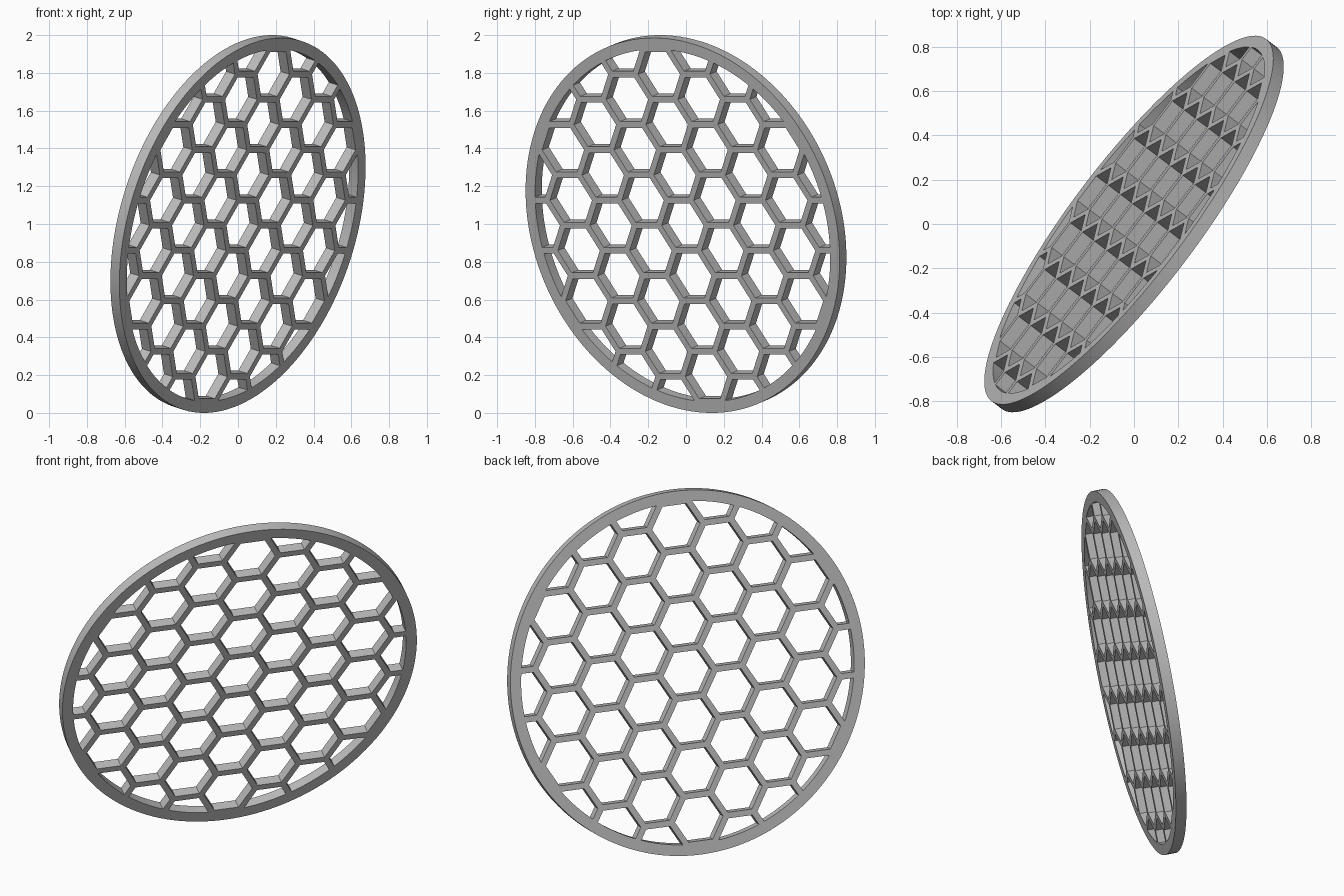
import bpy
import bmesh
import math
from mathutils import Matrix, Vector

RADIUS, RIM, THICK = 1.025, 0.062, 0.061
PITCH, STRUT = 0.2755, 0.034
SEGMENTS = 144

cube = bpy.data.objects.get("Cube")
if cube:
    bpy.data.objects.remove(cube, do_unlink=True)


def polygon(count, radius, centre=(0, 0)):
    """Corners of a regular polygon, counter-clockwise, first corner on +x."""
    return [Vector(centre) + radius * Vector((math.cos(a), math.sin(a)))
            for a in (math.tau * i / count for i in range(count))]


def clip(points, boundary):
    """Clip a convex polygon to a convex boundary."""
    for i, a in enumerate(boundary):
        edge = boundary[(i + 1) % len(boundary)] - a
        side = [edge.cross(p - a) for p in points]
        kept = []
        for j, p in enumerate(points):
            k = (j + 1) % len(points)
            if side[j] >= 0:
                kept.append(p)
            if side[j] * side[k] < 0:
                kept.append(p.lerp(points[k], side[j] / (side[j] - side[k])))
        points = kept
        if len(points) < 3:
            return []
    return points


def area(points):
    return sum(p.cross(points[i - 1]) for i, p in enumerate(points)) / -2


# Outline of the disc and the honeycomb openings inside its rim
outlines = [polygon(SEGMENTS, RADIUS)]
inner_rim = polygon(SEGMENTS, RADIUS - RIM)
cell_radius = (PITCH - STRUT) / math.sqrt(3)
for col in range(-5, 6):
    for row in range(-5, 6):
        centre = (col * PITCH * math.sqrt(3) / 2, (row + (col % 2) / 2) * PITCH)
        cell = clip(polygon(6, cell_radius, centre), inner_rim)
        if cell and area(cell) > 0.0004:
            outlines.append(cell)

# Filled flat profile given its thickness
profile = bpy.data.curves.new("grille_profile", 'CURVE')
profile.dimensions = '2D'
profile.fill_mode = 'BOTH'
profile.extrude = THICK / 2
for outline in outlines:
    spline = profile.splines.new('POLY')
    spline.points.add(len(outline) - 1)
    for point, p in zip(spline.points, outline):
        point.co = (p.x, p.y, 0, 1)
    spline.use_cyclic_u = True
helper = bpy.data.objects.new("grille_profile", profile)
bpy.context.collection.objects.link(helper)
bpy.context.view_layer.update()
mesh = bpy.data.meshes.new_from_object(
    helper.evaluated_get(bpy.context.evaluated_depsgraph_get()))
bpy.data.objects.remove(helper, do_unlink=True)

# Weld the caps to the walls
bm = bmesh.new()
bm.from_mesh(mesh)
bmesh.ops.remove_doubles(bm, verts=bm.verts, dist=0.0002)
bmesh.ops.recalc_face_normals(bm, faces=bm.faces)
bm.to_mesh(mesh)
bm.free()

# Lean the disc so one hexagon side stays level
normal = Vector((-0.772, 0.585, 0.25)).normalized()
across = Vector((0, 0, 1)).cross(normal).normalized()
up = normal.cross(across)
turn = Matrix((across, up, normal)).transposed().to_4x4()
mesh.transform(Matrix.Translation((0, 0, 1)) @ turn)

# Single grey finish
grey = bpy.data.materials.new("grey")
grey.use_nodes = True
colour = (0.5, 0.5, 0.5, 1)
grey.diffuse_color = colour
grey.node_tree.nodes["Principled BSDF"].inputs["Base Color"].default_value = colour
mesh.materials.clear()
mesh.materials.append(grey)
for face in mesh.polygons:
    face.material_index = 0

grille = bpy.data.objects.new("honeycomb_disc", mesh)
bpy.context.collection.objects.link(grille)
bpy.ops.object.select_all(action='DESELECT')
grille.select_set(True)
bpy.context.view_layer.objects.active = grille
bpy.ops.object.shade_smooth_by_angle(angle=math.radians(30))
